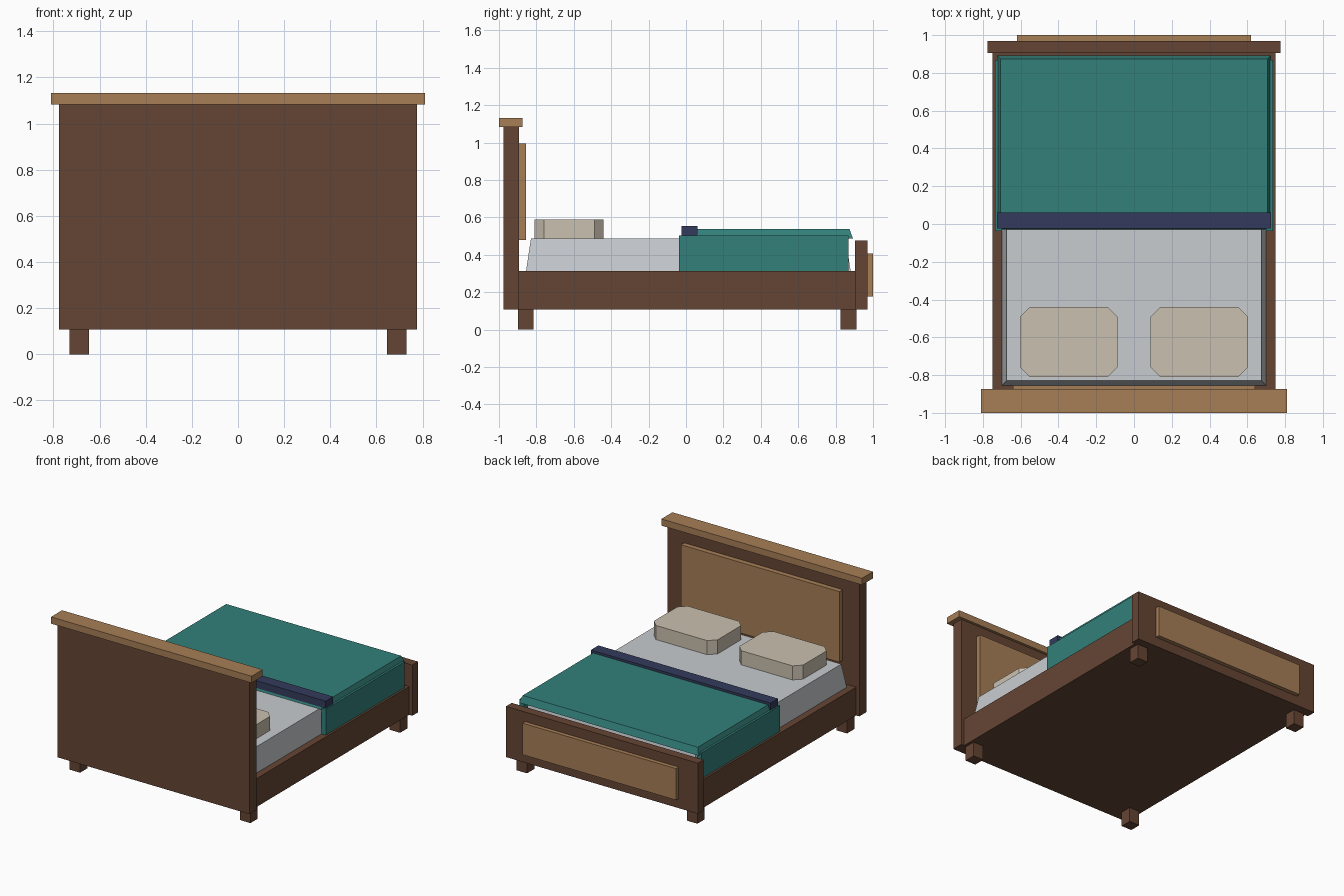
import bpy
import bmesh

cube = bpy.data.objects.get("Cube")
if cube:
    bpy.data.objects.remove(cube, do_unlink=True)


def material(name, rgb):
    lin = [((c / 255 + 0.055) / 1.055) ** 2.4 for c in rgb] + [1.0]
    m = bpy.data.materials.new(name)
    m.use_nodes = True
    m.diffuse_color = lin
    m.node_tree.nodes["Principled BSDF"].inputs["Base Color"].default_value = lin
    return m


dark_wood = material("dark wood", (101, 69, 52))
light_wood = material("light wood", (166, 126, 86))
sheet = material("white sheet", (200, 204, 208))
linen = material("pillow linen", (202, 192, 175))
teal = material("teal blanket", (51, 128, 122))
navy = material("navy trim", (51, 59, 92))


def prism(name, outline, top, z0, z1, mat):
    """Solid between a bottom outline and a matching top outline."""
    bm = bmesh.new()
    low = [bm.verts.new((x, y, z0)) for x, y in outline]
    high = [bm.verts.new((x, y, z1)) for x, y in top]
    bm.faces.new(low[::-1])
    bm.faces.new(high)
    n = len(low)
    for i in range(n):
        j = (i + 1) % n
        bm.faces.new((low[i], low[j], high[j], high[i]))
    mesh = bpy.data.meshes.new(name)
    bm.to_mesh(mesh)
    bm.free()
    mesh.materials.append(mat)
    obj = bpy.data.objects.new(name, mesh)
    bpy.context.collection.objects.link(obj)
    return obj


def rect(x0, x1, y0, y1):
    return [(x0, y0), (x1, y0), (x1, y1), (x0, y1)]


def box(name, x, y, z, mat, taper=0.0):
    """Box from (min, max) ranges, its top drawn in by taper."""
    t = taper
    return prism(name, rect(*x, *y), rect(x[0] + t, x[1] - t, y[0] + t, y[1] - t), *z, mat)


def wide(w):
    return (-w, w)


# Headboard with cap and raised panel
box("headboard", wide(0.775), (-0.975, -0.892), (0.107, 1.083), dark_wood)
box("headboard_cap", wide(0.81), (-1.0, -0.873), (1.083, 1.132), light_wood)
box("headboard_panel", wide(0.64), (-0.892, -0.855), (0.48, 0.996), light_wood)

# Footboard with raised panel
box("footboard", wide(0.775), (0.904, 0.97), (0.107, 0.477), dark_wood)
box("footboard_panel", wide(0.62), (0.97, 1.0), (0.177, 0.407), light_wood)

# Base frame and legs
box("bed_frame", wide(0.75), (-0.892, 0.904), (0.107, 0.314), dark_wood)
for side, x in (("right", -0.688), ("left", 0.688)):
    for end, y in (("head", -0.857), ("foot", 0.869)):
        box(f"{end}_{side}_leg", (x - 0.042, x + 0.042), (y - 0.042, y + 0.042),
            (0, 0.107), dark_wood)

# Mattress
box("mattress", wide(0.70), (-0.855, 0.88), (0.314, 0.486), sheet, 0.026)

# Blanket top, side drapes and folded trim
box("blanket_top", wide(0.725), (-0.03, 0.892), (0.488, 0.538), teal, 0.018)
box("blanket_right_drape", (-0.735, -0.70), (-0.037, 0.869), (0.314, 0.503), teal)
box("blanket_left_drape", (0.70, 0.735), (-0.037, 0.869), (0.314, 0.503), teal)
box("blanket_trim", wide(0.725), (-0.025, 0.062), (0.50, 0.555), navy)

# Pillows with clipped corners
for side, cx in (("right", -0.345), ("left", 0.345)):
    hx, hy, c, cy = 0.257, 0.185, 0.05, -0.625
    corner = [(hx - c, -hy), (hx, c - hy), (hx, hy - c), (hx - c, hy)]
    outline = corner + [(-x, -y) for x, y in corner]
    outline = [(cx + x, cy + y) for x, y in outline]
    prism(f"{side}_pillow", outline, outline, 0.486, 0.589, linen)
